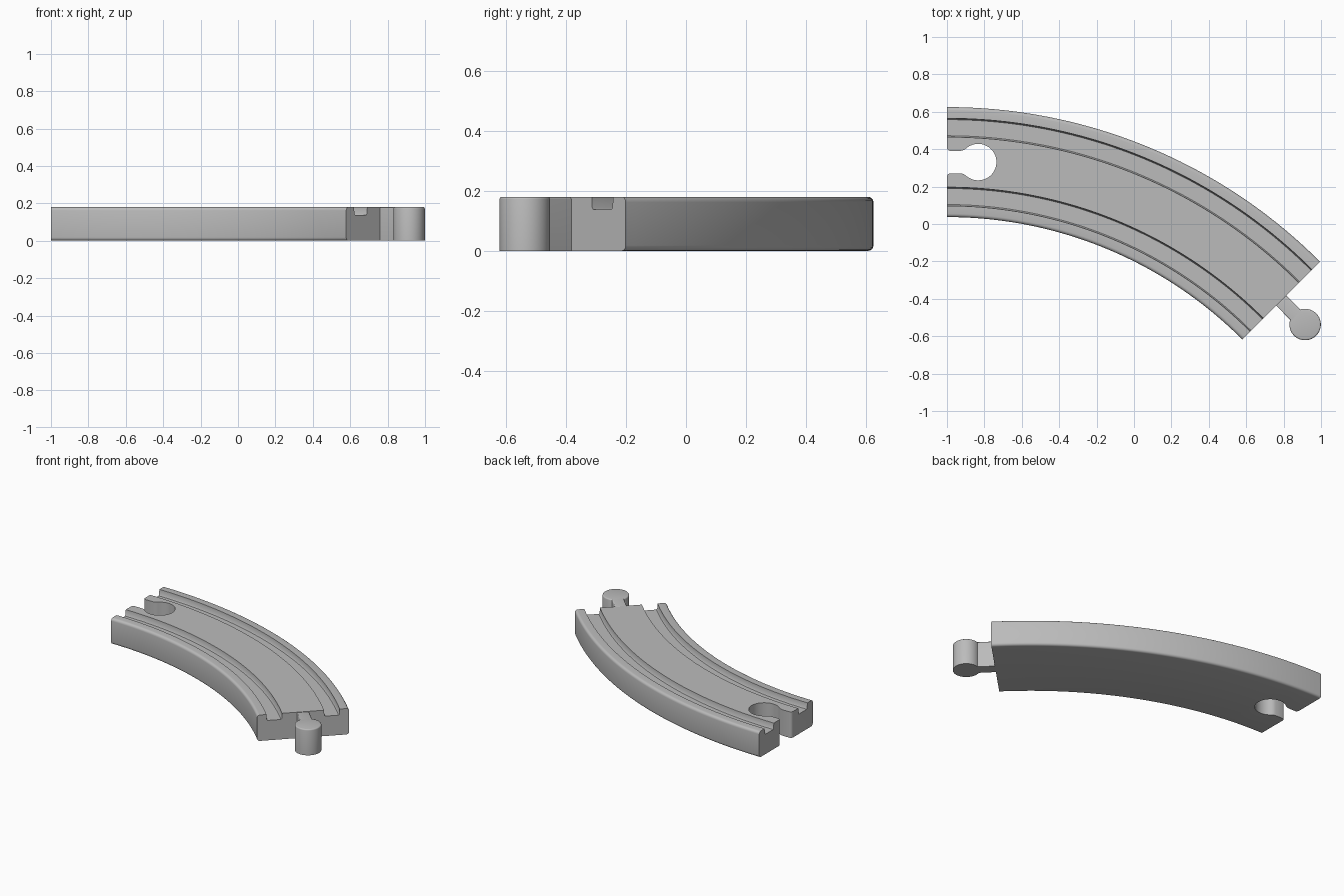
import bpy, bmesh
from math import sin, cos, pi, radians, sqrt
from mathutils import Matrix, Vector

cube = bpy.data.objects.get("Cube")
if cube:
    bpy.data.objects.remove(cube, do_unlink=True)

HEIGHT, GROOVE_Z = 0.18, 0.138
CENTRE = Vector((-1.0, -2.195, 0))
INNER, OUTER, SWEEP = 2.232, 2.82, radians(45)
MIDDLE = (INNER + OUTER) / 2

grey = bpy.data.materials.new("track grey")
grey.use_nodes = True
colour = (0.5, 0.5, 0.5, 1)
grey.diffuse_color = colour
grey.node_tree.nodes["Principled BSDF"].inputs["Base Color"].default_value = colour


def finish(name, bm, smooth=True):
    bmesh.ops.recalc_face_normals(bm, faces=bm.faces)
    mesh = bpy.data.meshes.new(name)
    bm.to_mesh(mesh)
    bm.free()
    mesh.materials.append(grey)
    ob = bpy.data.objects.new(name, mesh)
    bpy.context.collection.objects.link(ob)
    if smooth:
        shade(ob)
    return ob


def shade(ob):
    bpy.ops.object.select_all(action='DESELECT')
    ob.select_set(True)
    bpy.context.view_layer.objects.active = ob
    bpy.ops.object.shade_smooth_by_angle(angle=radians(35))


def arc(cx, cy, r, start, end, steps):
    return [(cx + r * cos(radians(start + (end - start) * i / steps)),
             cy + r * sin(radians(start + (end - start) * i / steps)))
            for i in range(steps + 1)]


def prism(outline, z0, z1, matrix, rim=0):
    """Extrude a flat outline upward, optionally rounding its top rim."""
    bm = bmesh.new()
    base = bm.faces.new([bm.verts.new((x, y, z0)) for x, y in outline])
    top = bmesh.ops.extrude_face_region(bm, geom=[base], use_keep_orig=True)["geom"]
    verts = [g for g in top if isinstance(g, bmesh.types.BMVert)]
    bmesh.ops.translate(bm, verts=verts, vec=(0, 0, z1 - z0))
    if rim:
        edges = [e for e in bm.edges if all(v.co.z > z1 - 1e-5 for v in e.verts)]
        bmesh.ops.bevel(bm, geom=edges, offset=rim, segments=3, profile=0.5, affect='EDGES')
    bm.transform(matrix)
    return bm


# Track cross-section: rounded outer edges and two wheel grooves
def groove(a, b):
    f = 0.007
    return [(a, HEIGHT), (a + 0.002, GROOVE_Z + f), (a + f, GROOVE_Z),
            (b - f, GROOVE_Z), (b - 0.002, GROOVE_Z + f), (b, HEIGHT)]


B = 0.018
profile = (arc(INNER + B, B, B, 270, 180, 4)
           + arc(INNER + B, HEIGHT - B, B, 180, 90, 4)
           + groove(INNER + 0.06, INNER + 0.16)
           + groove(OUTER - 0.16, OUTER - 0.06)
           + arc(OUTER - B, HEIGHT - B, B, 90, 0, 4)
           + arc(OUTER - B, B, B, 0, -90, 4))

# Curved track body swept through the bend
bm = bmesh.new()
STEPS = 48
rings = []
for i in range(STEPS + 1):
    t = SWEEP * i / STEPS
    rings.append([bm.verts.new(CENTRE + Vector((r * sin(t), r * cos(t), z))) for r, z in profile])
n = len(profile)
for a, b in zip(rings, rings[1:]):
    for k in range(n):
        bm.faces.new((a[k], a[(k + 1) % n], b[(k + 1) % n], b[k]))
bm.faces.new(rings[0])
bm.faces.new(reversed(rings[-1]))
track = finish("curved_track", bm, smooth=False)

# Keyhole socket with a rounded mouth, cut through the start of the track
half = ([(-0.05, 0.078)] + arc(0.018, 0.078, 0.018, 180, 270, 5)
        + [(0.072, 0.06), (0.089, 0.064)] + arc(0.167, 0, 0.0975, 132, 0, 24))
outline = half + [(x, -y) for x, y in reversed(half[:-1])]
socket_place = Matrix.Translation(CENTRE + Vector((0, MIDDLE, 0)))
cutter = finish("socket_cutter", prism(outline, -0.1, HEIGHT + 0.1, socket_place), smooth=False)
cutter.hide_render = True
cut = track.modifiers.new("socket", 'BOOLEAN')
cut.operation, cut.object, cut.solver = 'DIFFERENCE', cutter, 'EXACT'
bpy.context.view_layer.objects.active = track
bpy.ops.object.modifier_apply(modifier=cut.name)
bpy.data.objects.remove(cutter, do_unlink=True)
shade(track)

# Connector peg: narrow neck and round head at the far end
half = [(0, 0.038)] + arc(0.182, 0, 0.084, 153, 0, 24)
outline = half + [(x, -y) for x, y in reversed(half[:-1])]
peg_place = (Matrix.Translation(CENTRE + Vector((MIDDLE * sin(SWEEP), MIDDLE * cos(SWEEP), 0)))
             @ Matrix.Rotation(-SWEEP, 4, 'Z'))
finish("connector_peg", prism(outline, 0, HEIGHT, peg_place, rim=0.008))
